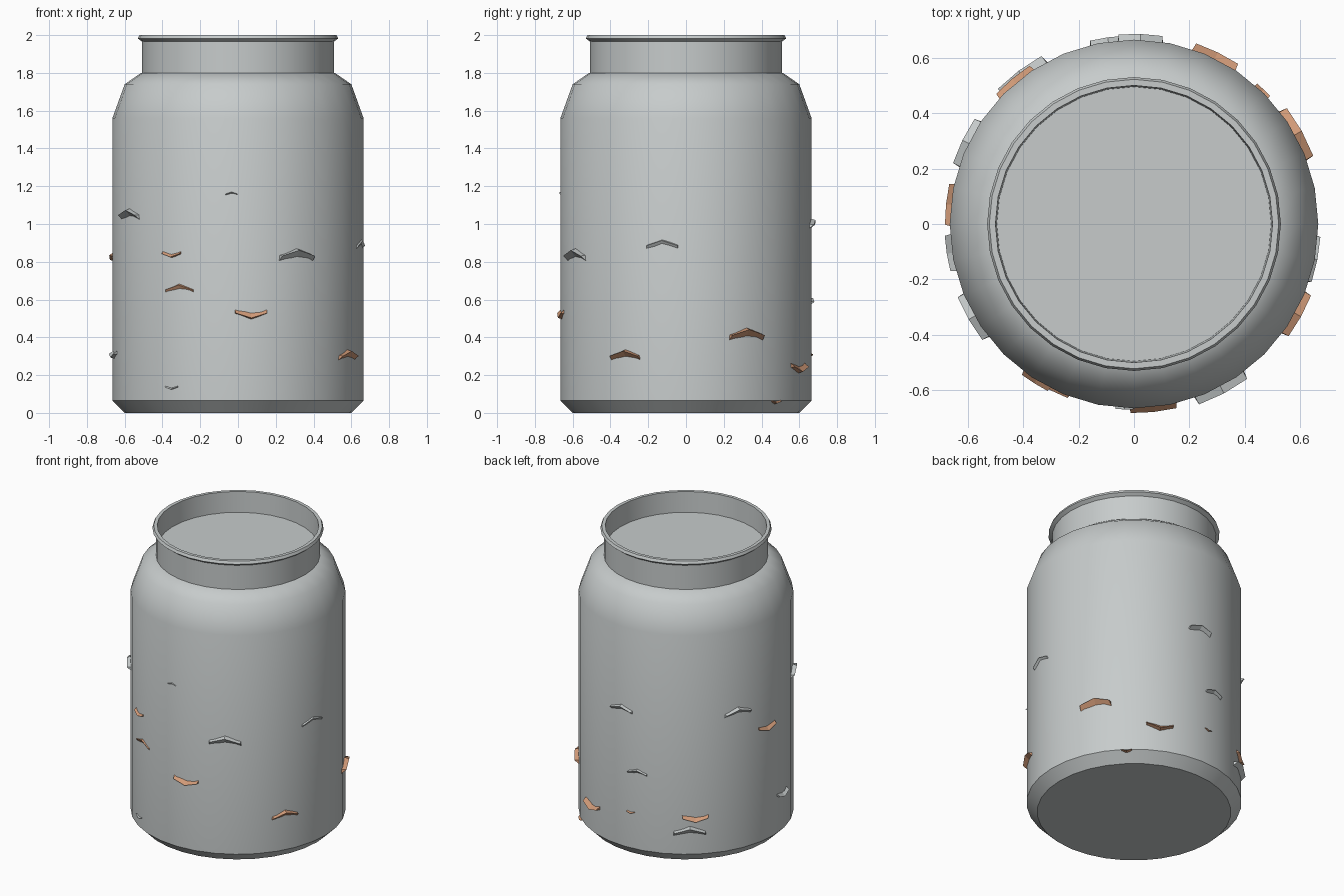
import bpy, bmesh, math
from math import sin, cos, radians

cube = bpy.data.objects.get("Cube")
if cube:
    bpy.data.objects.remove(cube)


def material(name, rgb):
    m = bpy.data.materials.new(name)
    m.use_nodes = True
    m.diffuse_color = (*rgb, 1)
    m.node_tree.nodes["Principled BSDF"].inputs["Base Color"].default_value = (*rgb, 1)
    return m


STEEL = material("pale steel", (0.57, 0.60, 0.60))
COPPER = material("copper", (0.65, 0.33, 0.19))
SEGMENTS = 32
BODY_R = 0.665


def finish(name, bm, mat, smooth_angle=None):
    bmesh.ops.recalc_face_normals(bm, faces=bm.faces)
    me = bpy.data.meshes.new(name)
    bm.to_mesh(me)
    bm.free()
    me.materials.append(mat)
    ob = bpy.data.objects.new(name, me)
    bpy.context.collection.objects.link(ob)
    if smooth_angle:
        bpy.ops.object.select_all(action='DESELECT')
        ob.select_set(True)
        bpy.context.view_layer.objects.active = ob
        bpy.ops.object.shade_smooth_by_angle(angle=radians(smooth_angle))
    return ob


def lathe(name, profile, mat, smooth_angle):
    """Spin (radius, height) points around z and cap both ends."""
    bm = bmesh.new()
    rings = []
    for r, z in profile:
        rings.append([bm.verts.new((r * sin(math.tau * i / SEGMENTS),
                                    r * cos(math.tau * i / SEGMENTS), z))
                      for i in range(SEGMENTS)])
    for a, b in zip(rings, rings[1:]):
        for i in range(SEGMENTS):
            j = (i + 1) % SEGMENTS
            bm.faces.new((a[i], a[j], b[j], b[i]))
    bm.faces.new(rings[0])
    bm.faces.new(rings[-1])
    return finish(name, bm, mat, smooth_angle)


# Can: base chamfer, wall, shoulder, neck, flared rim, recessed lid
lathe("can_body", [
    (0.60, 0), (BODY_R, 0.065), (BODY_R, 1.56), (0.60, 1.74), (0.513, 1.80),
    (0.508, 1.80), (0.508, 1.965), (0.53, 1.982), (0.522, 2.0),
    (0.50, 2.0), (0.495, 1.86)], STEEL, 38)


def chip(name, angle, z, width, mat, up, depth):
    """Chevron wedge wrapped on the wall; angle runs from the front towards +x."""
    bm = bmesh.new()
    s = 1 if up else -1
    tall = width * 0.19

    def row(end, mid, out, spread):
        verts = []
        for u, h in ((-spread, end), (0, mid), (spread, end)):
            a = radians(angle) + u * width / BODY_R
            r = 0.652 + out
            verts.append(bm.verts.new((r * sin(a), -r * cos(a), z + s * h * tall)))
        return verts

    outer = row(0.0, 0.95, 0, 0.48)
    ridge = row(-0.1, 0.65, depth + 0.012, 0.45)
    inner = row(-0.95, -0.45, 0, 0.5)
    for a, b in ((outer, ridge), (ridge, inner), (inner, outer)):
        for i in (0, 1):
            bm.faces.new((a[i], a[i + 1], b[i + 1], b[i]))
    for i in (0, 2):
        bm.faces.new((outer[i], ridge[i], inner[i]))
    finish(name, bm, mat)


# Chips: angle, height, width, points up, depth
steel_chips = [
    (-60, 1.05, 0.19, True, 0.025), (-3, 1.16, 0.07, True, 0.006),
    (28, 0.835, 0.21, True, 0.028), (79, 0.89, 0.18, True, 0.01),
    (-32, 0.135, 0.08, False, 0.008), (178, 1.0, 0.17, True, 0.022),
    (244, 1.0, 0.19, True, 0.025), (188, 0.59, 0.14, True, 0.016),
    (217, 0.22, 0.21, True, 0.028), (279, 0.31, 0.14, False, 0.02)]
copper_chips = [
    (-32, 0.84, 0.12, False, 0.014), (-28, 0.655, 0.18, True, 0.008),
    (6, 0.525, 0.18, False, 0.018), (61, 0.305, 0.18, True, 0.025),
    (119, 0.415, 0.21, True, 0.028), (154, 0.24, 0.18, False, 0.025),
    (264, 0.83, 0.16, False, 0.018), (220, 0.31, 0.17, False, 0.02),
    (136, 0.06, 0.07, False, 0.01), (184, 0.31, 0.06, False, 0.008)]
for label, mat, chips in (("steel_chip", STEEL, steel_chips),
                          ("copper_chip", COPPER, copper_chips)):
    for n, (angle, z, width, up, depth) in enumerate(chips, 1):
        chip(f"{label}_{n}", angle, z, width, mat, up, depth)
